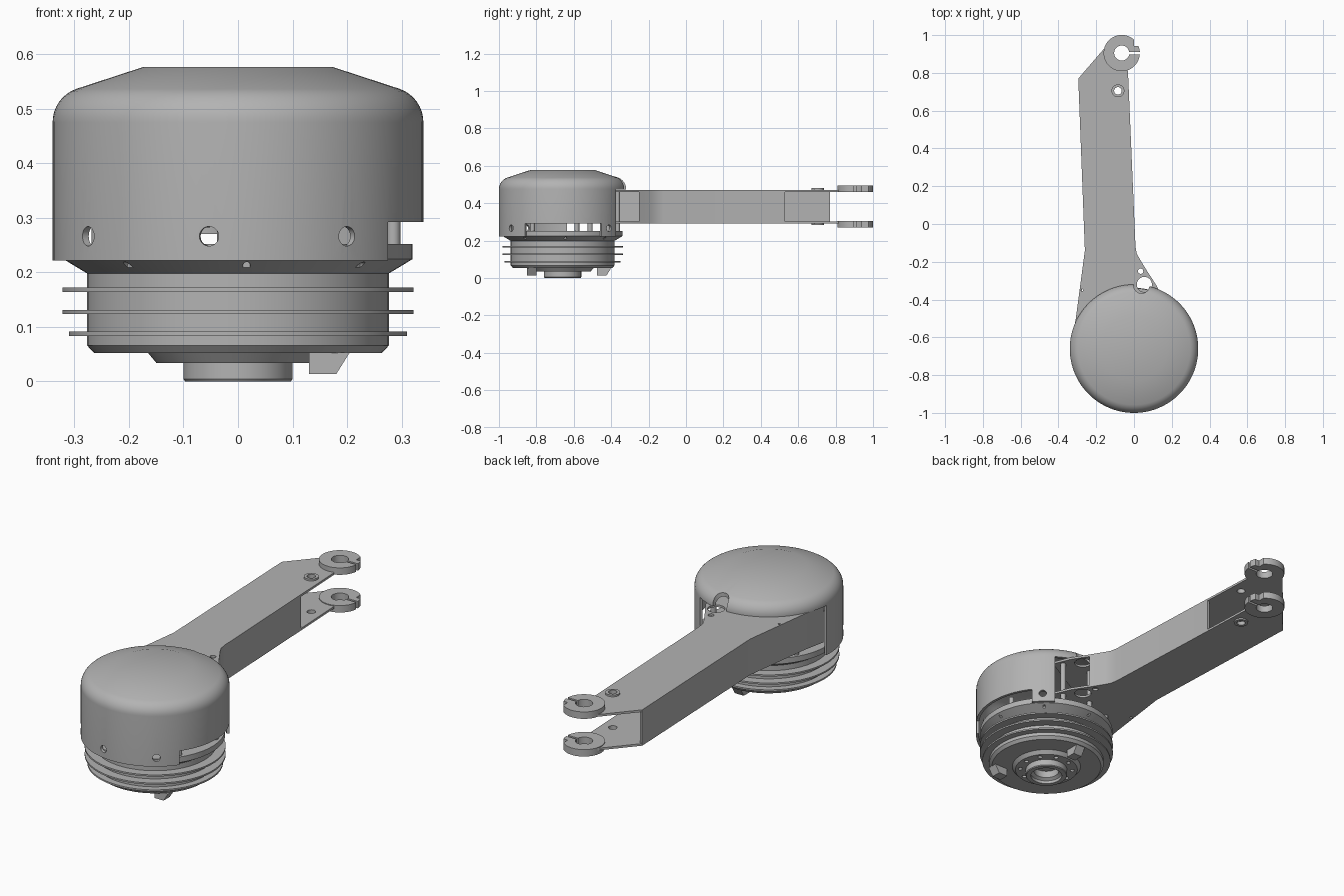
import bpy, bmesh
from math import sin, cos, pi, radians
from mathutils import Matrix, Vector

cube = bpy.data.objects.get("Cube")
if cube:
    bpy.data.objects.remove(cube)

DRUM = Vector((0, -0.66, 0))
grey = bpy.data.materials.new("machined grey")
grey.use_nodes = True
grey.diffuse_color = (0.45, 0.45, 0.45, 1)
grey.node_tree.nodes["Principled BSDF"].inputs["Base Color"].default_value = (0.45, 0.45, 0.45, 1)


def finish(name, bm, loc=(0, 0, 0)):
    bmesh.ops.recalc_face_normals(bm, faces=bm.faces)
    mesh = bpy.data.meshes.new(name)
    bm.to_mesh(mesh)
    bm.free()
    mesh.materials.append(grey)
    ob = bpy.data.objects.new(name, mesh)
    ob.location = loc
    bpy.context.collection.objects.link(ob)
    return ob


def lathe(name, profile, loc=DRUM, steps=96):
    """Revolve an (r, z) profile about the vertical axis."""
    bm = bmesh.new()
    verts = [bm.verts.new((r, 0, z)) for r, z in profile]
    edges = [bm.edges.new(p) for p in zip(verts, verts[1:])]
    bmesh.ops.spin(bm, geom=verts + edges, axis=(0, 0, 1), cent=(0, 0, 0),
                   angle=2 * pi, steps=steps, use_merge=True)
    bmesh.ops.remove_doubles(bm, verts=bm.verts, dist=1e-5)
    return finish(name, bm, loc)


def prism(name, outline, z0, z1, loc=(0, 0, 0)):
    bm = bmesh.new()
    face = bm.faces.new([bm.verts.new((x, y, z0)) for x, y in outline])
    top = bmesh.ops.extrude_face_region(bm, geom=[face])["geom"]
    bmesh.ops.translate(bm, vec=(0, 0, z1 - z0), verts=[v for v in top if isinstance(v, bmesh.types.BMVert)])
    return finish(name, bm, loc)


def disc(name, x, y, r, z0, z1, n=32):
    return prism(name, [(r * cos(2 * pi * i / n), r * sin(2 * pi * i / n)) for i in range(n)], z0, z1, (x, y, 0))


def box(name, x0, x1, y0, y1, z0, z1):
    return prism(name, [(x0, y0), (x1, y0), (x1, y1), (x0, y1)], z0, z1)


def polar(angle, r):
    a = radians(angle)
    return DRUM.x + r * cos(a), DRUM.y + r * sin(a)


def sector(a0, a1, r0, r1, z0, z1, n=24):
    """Ring segment used to open windows in the shell."""
    angs = [a0 + (a1 - a0) * i / n for i in range(n + 1)]
    return prism("window_cutter", [polar(a, r1) for a in angs] + [polar(a, r0) for a in reversed(angs)], z0, z1)


def radial_hole(angle, r, z, radius):
    bm = bmesh.new()
    bmesh.ops.create_cone(bm, cap_ends=True, segments=20, radius1=radius, radius2=radius, depth=0.08,
                          matrix=Matrix.Rotation(pi / 2, 4, "Y"))
    bmesh.ops.rotate(bm, verts=bm.verts, matrix=Matrix.Rotation(radians(angle), 3, "Z"))
    x, y = polar(angle, r)
    return finish("hole_cutter", bm, (x, y, z))


def cut(ob, cutters):
    for c in cutters:
        mod = ob.modifiers.new("cut", "BOOLEAN")
        mod.operation, mod.solver, mod.object = "DIFFERENCE", "EXACT", c
    bpy.context.view_layer.update()
    graph = bpy.context.evaluated_depsgraph_get()
    mesh = bpy.data.meshes.new_from_object(ob.evaluated_get(graph))
    ob.modifiers.clear()
    ob.data = mesh
    for c in cutters:
        bpy.data.objects.remove(c)


def strip(name, path, width, z0, z1):
    """Upright wall following a path, thickened towards +x by width."""
    return prism(name, path + [(x + width, y) for x, y in reversed(path)], z0, z1)


# Domed shell: rounded shoulder, sloping crown, hollow underneath
shoulder = [(0.275 + 0.065 * sin(t), 0.475 + 0.065 * cos(t))
            for t in [radians(20 + 70 * i / 8) for i in range(9)]]
inner = [(r - 0.014, z - 0.012) for r, z in reversed(shoulder)]
shell = lathe("drum_shell", [(0, 0.576), (0.175, 0.576)] + shoulder + [(0.34, 0.222), (0.326, 0.222)]
              + inner + [(0.17, 0.562), (0, 0.562)])
cut(shell, [sector(-36, 38, 0.25, 0.4, 0.2, 0.292), sector(57, 176, 0.25, 0.4, 0.2, 0.472),
            disc("lip_cutter", 0.04, -0.325, 0.042, 0.4, 0.6)]
    + [radial_hole(a, 0.33, 0.266, 0.018) for a in (-144, -99, -54, 47)])

# Motor core: pilot ring, stepped base, body, flared flange
core = lathe("motor_core", [(0, 0.06), (0.06, 0.06), (0.06, 0.025), (0.075, 0.015), (0.075, 0), (0.097, 0),
                            (0.1, 0.004), (0.1, 0.034), (0.15, 0.034), (0.165, 0.052), (0.264, 0.052),
                            (0.277, 0.066), (0.277, 0.198), (0.32, 0.224), (0.32, 0.252), (0, 0.252)])
cut(core, [disc("bolt_cutter", *polar(a, 0.126), 0.011, 0.02, 0.06, 12) for a in range(0, 360, 36)]
    + [radial_hole(a, 0.335, 0.212, 0.007) for a in range(-132, 228, 45)])
for i, (z, r) in enumerate([(0.087, 0.31), (0.127, 0.322), (0.168, 0.322)]):
    lathe(f"cooling_fin_{i + 1}", [(0.27, z - 0.004), (r, z - 0.004), (r, z + 0.004), (0.27, z + 0.004)])

# Wedge lugs under the base
for i, (x, y) in enumerate([(0.165, -0.825), (0.0, -0.44)]):
    lug = prism(f"base_lug_{i + 1}", [(-0.035, 0.04), (0.04, 0.04), (0.015, 0), (-0.035, 0)], -0.025, 0.025)
    lug.rotation_euler = (pi / 2, 0, 0 if i == 0 else pi / 2)
    lug.location = (x, y, 0.013)

# Spacer posts between flange and arm
for i, a in enumerate((-33, 15, 66, 95, 125, 150)):
    disc(f"spacer_post_{i + 1}", *polar(a, 0.295), 0.013, 0.25, 0.295 if a < 60 else 0.462, 16)

# Arm: two matching plates joined by side walls
left_edge = [(-0.295, 0.77), (-0.26, -0.14), (-0.308, -0.5), (-0.332, -0.62)]
right_edge = [(-0.02, 0.53), (0.008, -0.12), (0.014, -0.155), (0.03, -0.185), (0.07, -0.25)]
outline = ([(-0.157, 0.93), (-0.065, 0.905), (-0.032, 0.81)] + right_edge
           + [(0.122, -0.33), (0.16, -0.42), (-0.2, -0.62)] + left_edge[::-1])
for side, z0, e0, b0 in (("lower", 0.29, 0.27, 0.282), ("upper", 0.46, 0.46, 0.462)):
    plate = prism(f"{side}_arm_plate", outline, z0, z0 + 0.011)
    cut(plate, [disc("c", -0.085, 0.705, 0.02, 0.2, 0.6), disc("c", 0.035, -0.25, 0.014, 0.2, 0.6),
                disc("c", 0.055, -0.32, 0.04, 0.2, 0.6), disc("c", -0.065, 0.905, 0.08, 0.2, 0.6),
                disc("c", -0.275, -0.35, 0.006, 0.2, 0.6, 12)])
    # Split clamp ear at the fork end
    ear = disc(f"{side}_clamp_ear", -0.065, 0.905, 0.096, e0, e0 + 0.035, 64)
    cut(ear, [disc("c", -0.065, 0.905, 0.04, 0.2, 0.6), box("c", -0.05, 0.1, 0.898, 0.91, 0.2, 0.6),
              box("c", 0.0, 0.1, 0.942, 1.1, 0.2, 0.6)])
    # Raised collar around the pivot hole
    lathe(f"{side}_hole_collar", [(0.02, b0), (0.034, b0), (0.034, b0 + 0.018), (0.02, b0 + 0.018), (0.02, b0)],
          (-0.085, 0.705, 0), 32)
strip("left_arm_wall", left_edge, 0.012, 0.298, 0.463)
strip("right_arm_wall", right_edge, -0.012, 0.298, 0.463)

# Smooth the turned parts, keep machined edges crisp
for ob in bpy.context.scene.objects:
    ob.select_set(ob.type == "MESH")
    if ob.type == "MESH":
        bpy.context.view_layer.objects.active = ob
bpy.ops.object.shade_smooth_by_angle(angle=radians(30))
